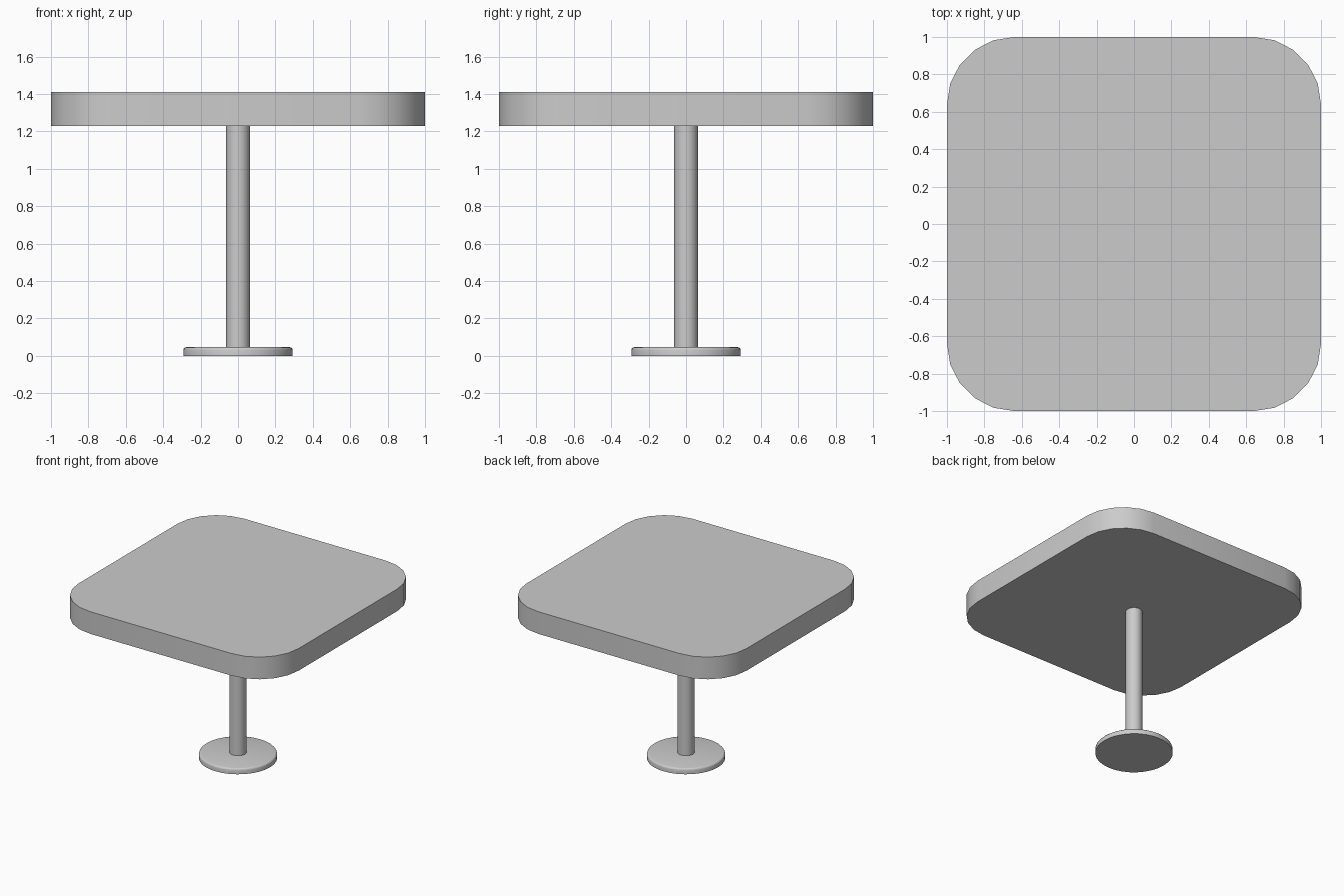
import bpy, bmesh, math

if "Cube" in bpy.data.objects:
    bpy.data.objects.remove(bpy.data.objects["Cube"])


def prism(name, outline, z0, z1):
    """Extrude a flat outline from z0 to z1."""
    bm = bmesh.new()
    face = bm.faces.new([bm.verts.new((x, y, z0)) for x, y in outline])
    out = bmesh.ops.extrude_face_region(bm, geom=[face])
    for v in out["geom"]:
        if isinstance(v, bmesh.types.BMVert):
            v.co.z = z1
    bmesh.ops.recalc_face_normals(bm, faces=bm.faces)
    mesh = bpy.data.meshes.new(name)
    bm.to_mesh(mesh)
    bm.free()
    obj = bpy.data.objects.new(name, mesh)
    bpy.context.collection.objects.link(obj)
    return obj


def lathe(name, profile, sides=32):
    """Stack rings of (radius, z) into a closed round part."""
    bm = bmesh.new()
    rings = [[bm.verts.new((r * math.cos(a), r * math.sin(a), z))
              for a in (2 * math.pi * i / sides for i in range(sides))]
             for r, z in profile]
    for lo, hi in zip(rings, rings[1:]):
        for i in range(sides):
            j = (i + 1) % sides
            bm.faces.new((lo[i], lo[j], hi[j], hi[i]))
    bm.faces.new(rings[0][::-1])
    bm.faces.new(rings[-1])
    mesh = bpy.data.meshes.new(name)
    bm.to_mesh(mesh)
    bm.free()
    obj = bpy.data.objects.new(name, mesh)
    bpy.context.collection.objects.link(obj)
    return obj


def smooth(obj):
    bpy.ops.object.select_all(action='DESELECT')
    obj.select_set(True)
    bpy.context.view_layer.objects.active = obj
    bpy.ops.object.shade_smooth_by_angle(angle=math.radians(35))


# Rounded square top, five segments per corner
R, STEPS = 0.36, 5
outline = []
for corner, (sx, sy) in enumerate([(1, 1), (-1, 1), (-1, -1), (1, -1)]):
    for i in range(STEPS + 1):
        a = math.radians(90 * (corner + i / STEPS))
        outline.append((sx * (1 - R) + R * math.cos(a),
                        sy * (1 - R) + R * math.sin(a)))
smooth(prism("table_top", outline, 1.228, 1.41))

# Central post
smooth(lathe("post", [(0.063, 0.04), (0.063, 1.23)]))

# Floor disc with rounded upper rim
rim = 0.015
base_profile = [(0.292, 0.0)] + [
    (0.292 - rim + rim * math.cos(a), 0.046 - rim + rim * math.sin(a))
    for a in (math.pi / 2 * i / 3 for i in range(4))]
smooth(lathe("base_disc", base_profile))
